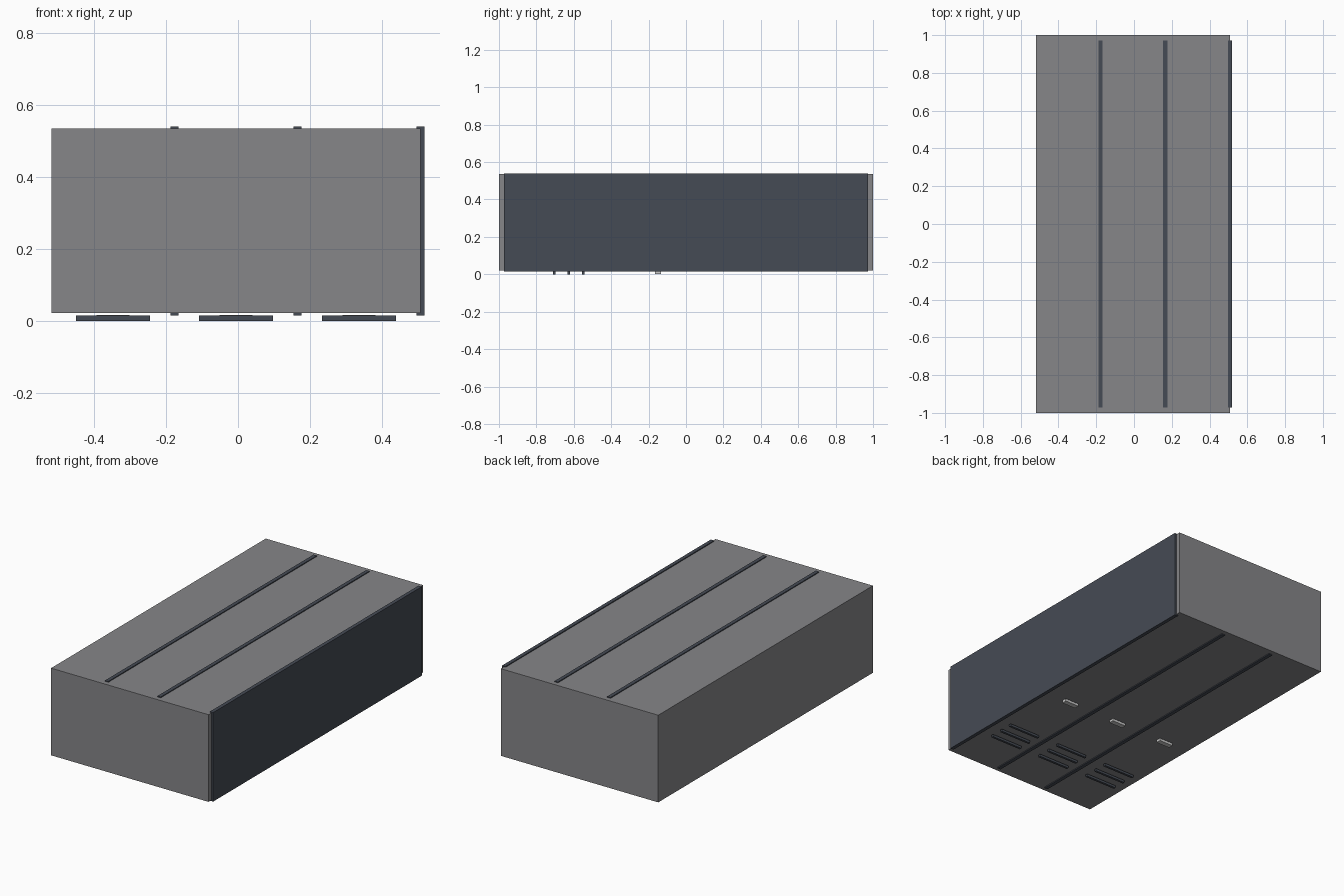
import bpy

if "Cube" in bpy.data.objects:
    bpy.data.objects.remove(bpy.data.objects["Cube"])

def material(name, color):
    m = bpy.data.materials.new(name)
    m.diffuse_color = (*color, 1)
    m.use_nodes = True
    m.node_tree.nodes["Principled BSDF"].inputs["Base Color"].default_value = m.diffuse_color
    return m

GREY = material("body_grey", (0.24, 0.24, 0.25))
DARK = material("dark_slate", (0.06, 0.07, 0.09))
STEEL = material("light_steel", (0.6, 0.6, 0.6))

def box(name, lo, hi, mat):
    bpy.ops.mesh.primitive_cube_add(size=1, location=[(a + b) / 2 for a, b in zip(lo, hi)])
    o = bpy.context.object
    o.name = name
    o.scale = [b - a for a, b in zip(lo, hi)]
    bpy.ops.object.transform_apply(location=False, rotation=False, scale=True)
    o.data.materials.append(mat)
    return o

LEFT, WIDTH = -0.519, 0.3423

# Three identical locker bays lying on their doors
for i in range(3):
    x0 = LEFT + i * WIDTH
    x1 = x0 + WIDTH
    xc = (x0 + x1) / 2
    box(f"locker_body_{i + 1}", (x0, -1, 0.021), (x1, 1, 0.535), GREY)
    # Divider slab centred on the bay's right edge
    box(f"divider_panel_{i + 1}", (x1 - 0.011, -0.972, 0.015), (x1 + 0.011, 0.972, 0.54), DARK)
    # Door vents
    for j, y in enumerate((-0.704, -0.627, -0.55)):
        box(f"vent_slat_{i + 1}_{j + 1}", (xc - 0.103, y - 0.007, 0.0),
            (xc + 0.103, y + 0.007, 0.014), DARK)
    # Door handle
    box(f"door_handle_{i + 1}", (xc - 0.046, -0.165, 0.001), (xc + 0.046, -0.135, 0.016), STEEL)
